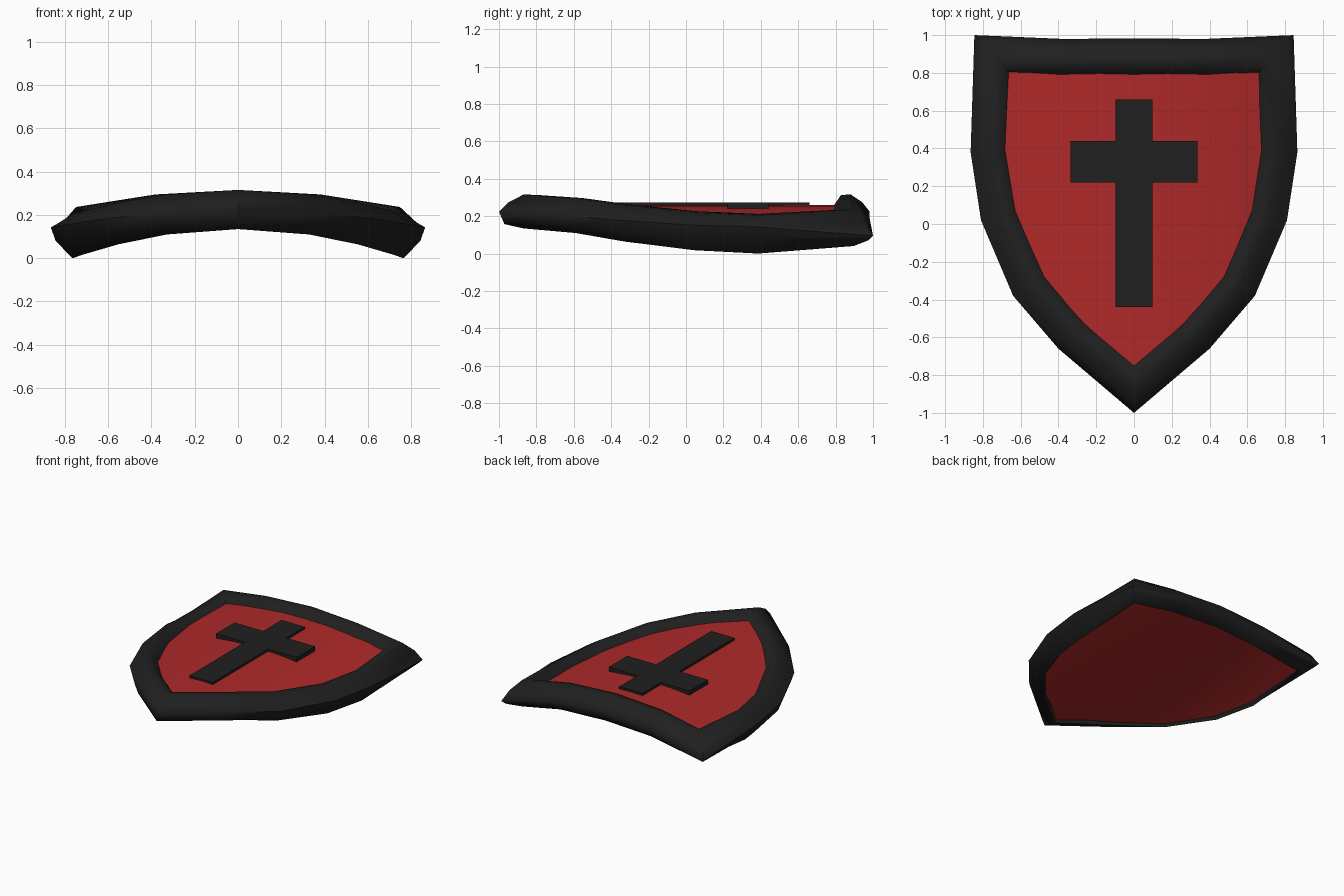
import bpy, bmesh, math
from mathutils import Vector

if "Cube" in bpy.data.objects:
    bpy.data.objects.remove(bpy.data.objects["Cube"])


def material(name, rgb):
    m = bpy.data.materials.new(name)
    m.diffuse_color = (*rgb, 1)
    m.use_nodes = True
    m.node_tree.nodes["Principled BSDF"].inputs["Base Color"].default_value = m.diffuse_color
    return m


dark = material("dark_iron", (0.014, 0.014, 0.014))
red = material("red_paint", (0.43, 0.022, 0.022))


def finish(bm, name, mat, angle=30):
    bmesh.ops.recalc_face_normals(bm, faces=bm.faces[:])
    me = bpy.data.meshes.new(name)
    bm.to_mesh(me)
    bm.free()
    ob = bpy.data.objects.new(name, me)
    bpy.context.collection.objects.link(ob)
    me.materials.append(mat)
    bpy.ops.object.select_all(action='DESELECT')
    ob.select_set(True)
    bpy.context.view_layer.objects.active = ob
    bpy.ops.object.shade_smooth_by_angle(angle=math.radians(angle))
    return ob


# Heater outline: right half from top centre to the tip, then mirrored
half = [(0, .982), (.38, .98), (.845, 1.0), (.865, .38), (.81, .02),
        (.64, -.38), (.40, -.66), (0, -1.0)]
outline = [Vector(p) for p in half + [(-x, y) for x, y in half[-2:0:-1]]]


def inset(d):
    """Mitred inward offset of the clockwise outline."""
    out = []
    n = len(outline)
    for i, p in enumerate(outline):
        a = (p - outline[i - 1]).normalized()
        b = (outline[(i + 1) % n] - p).normalized()
        na, nb = Vector((a.y, -a.x)), Vector((b.y, -b.x))
        out.append(p + (na + nb) * d / (1 + na.dot(nb)))
    return out


def bowed(p, h, k, lift=.2):
    """Height of a point on the bowed shield, adjusted at the top corners."""
    return h - k * p.x ** 2 + lift * max(0, p.y - .4) ** 2 * p.x ** 2


# Rim: closed section of (inset, height at centre, bow, corner lift)
section = [(0, .225, .11, -.2), (.022, .158, .11, -.05), (.1, .135, .23, .25),
           (.15, .19, .22, .2), (.2, .245, .20, .2), (.153, .314, .20, .2),
           (.1, .316, .19, .2), (.04, .275, .16, 0)]
bm = bmesh.new()
rings = [[bm.verts.new((p.x, p.y, max(0, bowed(p, h, k, c)))) for p in inset(d)]
         for d, h, k, c in section]
for j in range(len(rings)):
    a, b = rings[j], rings[(j + 1) % len(rings)]
    for i in range(len(a)):
        n = (i + 1) % len(a)
        bm.faces.new((a[i], a[n], b[n], b[i]))
low = min(v.co.z for v in bm.verts)
for v in bm.verts:
    v.co.z -= low
finish(bm, "rim", dark, 62)

# Panel: flat shape cut into strips, thickened and bowed, edge buried in the rim
bm = bmesh.new()
bm.faces.new([bm.verts.new((p.x, p.y, 0)) for p in inset(.112)])
for x in (-.54, -.36, -.18, 0, .18, .36, .54):
    bmesh.ops.bisect_plane(bm, geom=bm.verts[:] + bm.edges[:] + bm.faces[:],
                           plane_co=(x, 0, 0), plane_no=(1, 0, 0))
ext = bmesh.ops.extrude_face_region(bm, geom=bm.faces[:], use_keep_orig=True)
top = {g for g in ext["geom"] if isinstance(g, bmesh.types.BMVert)}
for v in bm.verts:
    v.co.z = (bowed(v.co, .26, .2) if v in top else bowed(v.co, .15, .225)) - low
finish(bm, "panel", red)

# Cross: raised flat emblem on the panel
w, arm = .097, .337
pts = [(w, .66), (w, .44), (arm, .44), (arm, .22), (w, .22), (w, -.44)]
pts += [(-x, y) for x, y in reversed(pts)]
bm = bmesh.new()
f = bm.faces.new([bm.verts.new((x, y, .24)) for x, y in pts])
ext = bmesh.ops.extrude_face_region(bm, geom=[f], use_keep_orig=True)
for g in ext["geom"]:
    if isinstance(g, bmesh.types.BMVert):
        g.co.z = .274
finish(bm, "cross", dark)
